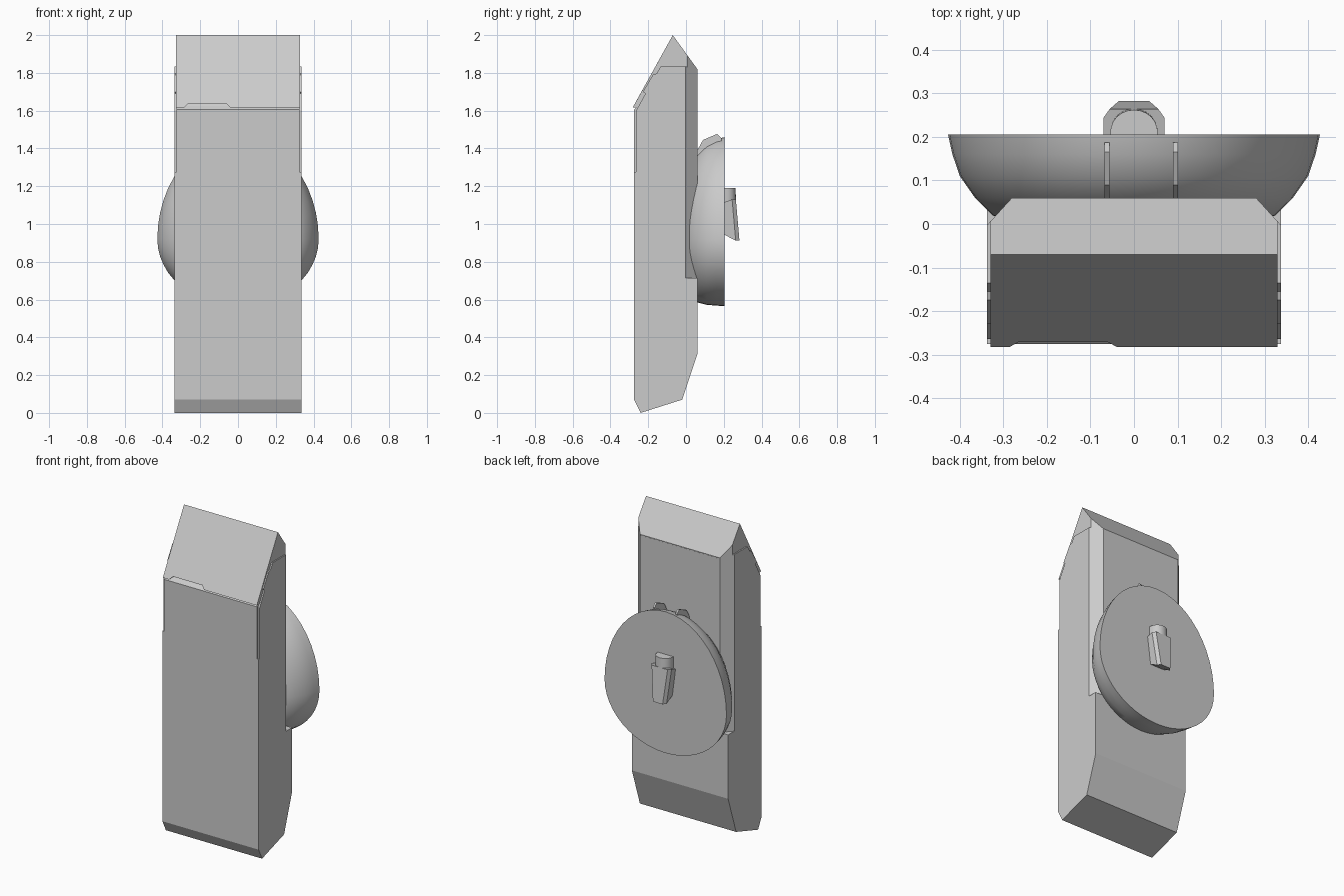
import bpy, bmesh, math

if "Cube" in bpy.data.objects:
    bpy.data.objects.remove(bpy.data.objects["Cube"])


def loft(name, rings):
    """Skin equal-length rings of points and cap both ends."""
    bm = bmesh.new()
    rows = [[bm.verts.new(p) for p in r] for r in rings]
    n = len(rows[0])
    for a, b in zip(rows, rows[1:]):
        for i in range(n):
            j = (i + 1) % n
            bm.faces.new((a[i], a[j], b[j], b[i]))
    bm.faces.new(rows[0])
    bm.faces.new(rows[-1])
    bmesh.ops.recalc_face_normals(bm, faces=bm.faces)
    me = bpy.data.meshes.new(name)
    bm.to_mesh(me)
    bm.free()
    ob = bpy.data.objects.new(name, me)
    bpy.context.collection.objects.link(ob)
    return ob


def activate(ob):
    bpy.ops.object.select_all(action='DESELECT')
    ob.select_set(True)
    bpy.context.view_layer.objects.active = ob


def side_prism(name, profile, x0, x1):
    return loft(name, [[(x, y, z) for y, z in profile] for x in (x0, x1)])


# Outer casing, with a stepped seam at the top of each side
casing = side_prism("casing", [
    (-.275, .07), (-.24, 0), (-.02, .07), (.06, .31), (.06, 1.815),
    (0, 1.833), (-.135, 1.833), (-.155, 1.797), (-.175, 1.79),
    (-.228, 1.70), (-.215, 1.69), (-.264, 1.6), (-.264, 1.275),
    (-.275, 1.275)], -.337, .337)

# Inner core: upper front panel and recess behind the seam
core = side_prism("core", [
    (-.275, 1.275), (-.275, 1.605), (-.255, 1.625), (-.07, 1.96),
    (.04, 1.8), (.04, 1.275)], -.326, .326)

# Sloped cap with a notched front lip
rings = []
for x, lift in ((-.329, 0), (-.285, 0), (-.265, .02), (-.06, .02), (-.04, 0), (.329, 0)):
    rings.append([(x, -.282 + lift * .545, 1.617 + lift), (x, -.07, 2.0),
                  (x, .06, 1.82), (x, .05, 1.72), (x, -.14, 1.72),
                  (x, -.258 + lift * .545, 1.617 + lift)])
cap = loft("cap", rings)

# Chamfer the rear vertical edges above the ledge
for s in (-1, 1):
    tri = [(s * .262, .08), (s * .40, .08), (s * .40, -.071)]
    cutter = loft("chamfer_cutter", [[(x, y, z) for x, y in tri] for z in (.715, 2.1)])
    cutter.hide_render = True
    for ob in (casing, core, cap):
        activate(ob)
        m = ob.modifiers.new("chamfer", 'BOOLEAN')
        m.operation = 'DIFFERENCE'
        m.solver = 'EXACT'
        m.object = cutter
        bpy.ops.object.modifier_apply(modifier=m.name)
    bpy.data.objects.remove(cutter)

# Egg-shaped domed pod with a flat rear face: depth, half width, top and bottom heights
rings = []
for y, rx, up, down in ((.205, .427, .54, .355), (.16, .417, .53, .352),
                        (.11, .40, .505, .348), (.06, .365, .46, .335),
                        (.02, .325, .38, .27), (0, .27, .3, .2)):
    ring = []
    for i in range(48):
        a = math.tau * i / 48
        s = math.sin(a)
        ring.append((rx * math.cos(a), y, .92 + s * (up if s > 0 else down)))
    rings.append(ring)
pod = loft("pod", rings)
activate(pod)
bpy.ops.object.shade_smooth_by_angle(angle=math.radians(35))

# Two thin fins on top of the pod
for x in (-.062, .095):
    side_prism("fin", [(.06, 1.30), (.06, 1.39), (.09, 1.445), (.165, 1.477),
                       (.187, 1.455), (.187, 1.36)], x - .006, x + .006)

# Tapered grip on the rear face
def grip_ring(w, y, z_in, z_out):
    return [(-w, .2, z_in), (-w, y - .02, z_out), (-w + .014, y, z_out),
            (w - .014, y, z_out), (w, y - .02, z_out), (w, .2, z_in)]

loft("grip", [grip_ring(.07, .264, 1.115, 1.13), grip_ring(.048, .283, .945, .912)])

# Rounded stem above the grip
rings = []
for z, y in ((1.09, .266), (1.19, .262)):
    rings.append([(.055 * math.cos(math.pi * i / 12),
                   .2 + (y - .2) * math.sin(math.pi * i / 12) ** .8, z) for i in range(13)])
stem = loft("stem", rings)
activate(stem)
bpy.ops.object.shade_smooth_by_angle(angle=math.radians(35))
